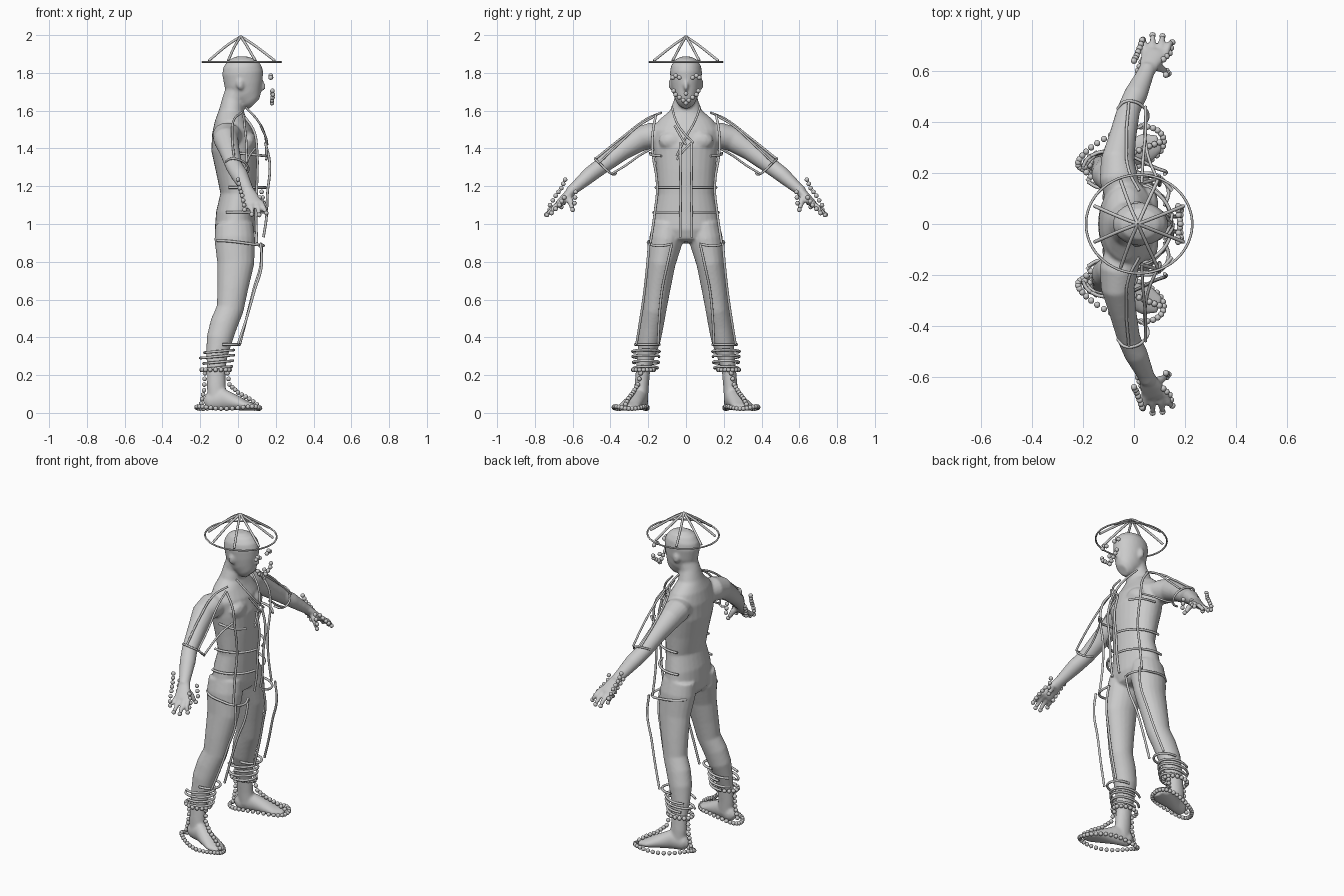
import bpy, bmesh, math
from mathutils import Vector, Matrix

def new_obj(name, data):
    ob = bpy.data.objects.new(name, data)
    bpy.context.collection.objects.link(ob)
    return ob

def loft(bm, rings, s=1, axis=(1, 0, 0), n=20):
    """Skin of ellipses (x, y, z, radius along axis, other radius) along a path."""
    P = [Vector((r[0], r[1] * s, r[2])) for r in rings]
    loops = []
    for i, r in enumerate(rings):
        t = (P[min(i + 1, len(P) - 1)] - P[max(i - 1, 0)]).normalized()
        a = Vector(axis)
        a = (a - t * a.dot(t)).normalized()
        b = t.cross(a)
        loops.append([bm.verts.new(P[i] + a * r[3] * math.cos(q) + b * r[4] * math.sin(q))
                      for q in (2 * math.pi * k / n for k in range(n))])
    faces = [bm.faces.new(loops[0][::-1]), bm.faces.new(loops[-1])]
    for A, B in zip(loops, loops[1:]):
        for k in range(n):
            faces.append(bm.faces.new((A[k], A[(k + 1) % n], B[(k + 1) % n], B[k])))
    bmesh.ops.recalc_face_normals(bm, faces=faces)

def ball(bm, c, r, scale=(1, 1, 1)):
    m = Matrix.Translation(c) @ Matrix.Diagonal((*scale, 1))
    bmesh.ops.create_icosphere(bm, subdivisions=2, radius=r, matrix=m)

def wires(name, paths, r=0.007, cyclic=False):
    cu = bpy.data.curves.new(name, 'CURVE')
    cu.dimensions = '3D'
    cu.bevel_depth, cu.bevel_resolution, cu.resolution_u = r, 2, 6
    cu.use_fill_caps = True
    for pts in paths:
        sp = cu.splines.new('BEZIER')
        sp.bezier_points.add(len(pts) - 1)
        sp.use_cyclic_u = cyclic
        for bp, p in zip(sp.bezier_points, pts):
            bp.co = p
            bp.handle_left_type = bp.handle_right_type = 'AUTO'
    return new_obj(name, cu)

def arc(cx, cy, z, rx, ry, a0, a1, n=9, tilt=0.0):
    out = []
    for k in range(n):
        q = math.radians(a0 + (a1 - a0) * k / (n - 1))
        out.append((cx + rx * math.cos(q), cy + ry * math.sin(q), z + tilt * math.cos(q)))
    return out

def flip(pts):
    return [(x, -y, z) for x, y, z in pts]

def both(paths):
    return paths + [flip(p) for p in paths]

def along(pts, step=0.026):
    """Evenly spaced points on a polyline."""
    out = []
    for a, b in zip(pts, pts[1:]):
        a, b = Vector(a), Vector(b)
        n = max(1, round((b - a).length / step))
        out += [a.lerp(b, k / n) for k in range(n)]
    return out + [Vector(pts[-1])]

# ---- body: lofted parts fused by a remesh
bm = bmesh.new()
torso = [(-.02, .90, .07, .11), (-.022, .93, .1, .16), (-.014, .98, .108, .178), (-.012, 1.06, .104, .166),
         (0, 1.16, .093, .146), (-.008, 1.28, .108, .155), (-.02, 1.4, .122, .17), (-.03, 1.49, .108, .18),
         (-.037, 1.55, .085, .145), (-.034, 1.6, .066, .085), (-.025, 1.66, .058, .062), (0, 1.73, .058, .06)]
loft(bm, [(x, 0, z, a, b) for x, z, a, b in torso], n=28)
head = [(.085, 1.634, .036, .03), (.07, 1.65, .06, .05), (.046, 1.69, .086, .068), (.03, 1.74, .102, .079),
        (.025, 1.80, .109, .085), (.022, 1.835, .101, .08), (.02, 1.868, .075, .06), (.02, 1.886, .034, .028)]
loft(bm, [(x, 0, z, a, b) for x, z, a, b in head], n=28)
ball(bm, (.132, 0, 1.728), .017, (.9, .7, 1.6))
for s in (1, -1):
    ball(bm, (.012, s * .08, 1.74), .02, (1, .6, 1.6))
    ball(bm, (.052, s * .075, 1.44), .06, (.75, 1.2, .9))
    loft(bm, [(-.02, .095, 1.0, .1, .08), (-.017, .105, .92, .108, .09), (-.012, .13, .79, .098, .074),
              (-.028, .15, .66, .082, .068), (-.042, .165, .55, .072, .062), (-.075, .18, .47, .073, .063),
              (-.098, .194, .39, .069, .061), (-.112, .212, .30, .056, .046), (-.115, .228, .22, .048, .038),
              (-.115, .235, .14, .05, .038), (-.11, .24, .06, .05, .038)], s)
    loft(bm, [(-.175, .23, .047, .018, .025), (-.155, .233, .058, .034, .045), (-.08, .25, .072, .042, .058),
              (-.01, .278, .053, .052, .04), (.05, .3, .037, .058, .025), (.1, .318, .028, .035, .015)],
         s, (0, 1, 0))
    loft(bm, [(-.04, .10, 1.47, .07, .06), (-.06, .18, 1.468, .076, .07), (-.064, .25, 1.448, .066, .066),
              (-.045, .34, 1.388, .054, .053), (-.02, .45, 1.305, .045, .044), (.008, .51, 1.26, .046, .042),
              (.045, .59, 1.19, .034, .03), (.055, .615, 1.17, .032, .027)], s)
    # hand with four fingers and a thumb
    loft(bm, [(.052, .6, 1.18, .032, .026), (.065, .635, 1.145, .043, .023), (.08, .668, 1.11, .05, .021),
              (.085, .678, 1.1, .046, .018)], s)
    for x0, x1, y1, z1 in ((.045, .035, .722, 1.08), (.072, .073, .74, 1.052),
                           (.1, .112, .735, 1.05), (.122, .148, .712, 1.062)):
        loft(bm, [(x0, .66, 1.115, .015, .015), ((x0 + x1) / 2, .7, 1.088, .014, .014),
                  (x1, y1, z1, .011, .011)], s, n=10)
    loft(bm, [(.075, .625, 1.15, .02, .02), (.105, .61, 1.115, .017, .017), (.122, .602, 1.08, .012, .012)],
         s, (0, 1, 0), n=10)
me = bpy.data.meshes.new("body")
bm.to_mesh(me)
bm.free()
body = new_obj("body", me)
rm = body.modifiers.new("fuse", 'REMESH')
rm.mode, rm.voxel_size, rm.use_smooth_shade = 'VOXEL', 0.0075, True
sm = body.modifiers.new("soften", 'SMOOTH')
sm.factor, sm.iterations = 0.5, 5

# ---- conical hat frame
wires("hat_brim", [arc(.02, 0, 1.858, .208, .193, 0, 345, 24)], .005, True)
spokes = []
for k in range(8):
    q = math.radians(22.5 + 45 * k)
    c, d = math.cos(q), math.sin(q)
    spokes.append([(.015, 0, 1.993), (.015 + .075 * c, .07 * d, 1.948), (.02 + .19 * c, .185 * d, 1.864)])
wires("hat_spokes", spokes, .007)

# ---- jacket frame: front verticals, hoops, crossed collar
wires("jacket_verticals", both([
    [(.03, .16, 1.575), (.085, .175, 1.49), (.1, .178, 1.4), (.1, .152, 1.2), (.095, .165, 1.06), (.1, .188, .9)],
    [(.145, .03, 1.43), (.168, .03, 1.32), (.155, .028, 1.15), (.15, .03, 1.03), (.135, .03, .93)]]))
wires("jacket_hoops", both([
    arc(-.02, 0, 1.193, .17, .16, 10, 100, 8),
    arc(-.02, 0, 1.062, .165, .172, 10, 105, 8),
    [(.0, .19, 1.375), (.1, .178, 1.365), (.15, .13, 1.36)],
    [(-.11, .15, .912), (-.06, .19, .91), (.03, .2, .9), (.1, .185, .89), (.135, .13, .885), (.12, .07, .895)]]))
wires("collar", [
    [(.04, .075, 1.62), (.11, .045, 1.54), (.145, 0, 1.46), (.15, -.05, 1.36)],
    [(.04, -.075, 1.62), (.11, -.05, 1.54), (.14, -.01, 1.48), (.15, .04, 1.43)],
    [(.12, -.06, 1.52), (.15, -.02, 1.45), (.155, .0, 1.42)],
    [(.145, .03, 1.43), (.152, -.02, 1.38), (.15, -.05, 1.34)]], .006)

# ---- sleeves and cuffs
cuff = [(-.065, .45, 1.33), (-.04, .478, 1.345), (.0, .48, 1.342), (.04, .455, 1.32),
        (.055, .42, 1.285), (.03, .385, 1.262), (-.01, .37, 1.27)]
wires("sleeves", both([
    [(.02, .13, 1.59), (-.02, .21, 1.555), (-.03, .33, 1.465), (-.02, .48, 1.345)],
    [(.03, .16, 1.575), (.035, .25, 1.52), (.045, .36, 1.42), (.045, .46, 1.325)],
    [(.09, .18, 1.4), (.06, .25, 1.36), (.045, .32, 1.31), (.04, .395, 1.265)], cuff]), .006)

# ---- trouser frame and ankle wraps
wires("trouser_verticals", both([
    [(.12, .195, .9), (.125, .205, .78), (.085, .22, .64), (.045, .24, .5), (0, .262, .365)],
    [(.125, .075, .895), (.12, .1, .78), (.085, .125, .66), (.05, .14, .52), (.01, .148, .365)]]))
wraps = [arc(-.075, .205, .362, .085, .065, -95, 95)]
for z, rx, ry, a in ((.325, .09, .072, -140), (.298, .09, .07, -100), (.268, .085, .068, -150),
                     (.238, .08, .062, -110)):
    wraps.append(arc(-.112, .212, z, rx, ry, a, a + 270, 11, .008))
wires("ankle_wraps", both(wraps))

# ---- beads on face, hands and feet
def beads(name, pts, r):
    b = bmesh.new()
    for p in pts:
        ball(b, p, r)
    m = bpy.data.meshes.new(name)
    b.to_mesh(m)
    b.free()
    m.shade_smooth()
    new_obj(name, m)

face = [(.175, .035, 1.775), (.173, .055, 1.785), (.173, .07, 1.775),
        (.182, .065, 1.705), (.185, .055, 1.685), (.183, .035, 1.67), (.18, .015, 1.655)]
beads("face_beads", face + flip(face) + [(.18, 0, 1.64), (.182, 0, 1.69)], .0125)

foot, hand = [], []
d, w = Vector((.95, .31, 0)), Vector((-.31, .95, 0))
for k in range(34):
    q = 2 * math.pi * k / 34
    foot.append(Vector((-.052, .285, .028 + .006 * math.sin(3 * q))) + d * .175 * math.cos(q)
                + w * (.074 + .018 * math.cos(q)) * math.sin(q))
foot += [Vector(p) for p in arc(-.118, .225, .228, .075, .055, 0, 340, 16)]
foot += along([(-.175, .23, .21), (-.18, .23, .12), (-.195, .23, .05)], .028)
foot += along([(-.055, .24, .21), (-.045, .255, .15), (0, .28, .108), (.06, .305, .075), (.1, .32, .045)])
hand += along([(.125, .585, 1.17), (.135, .59, 1.11), (.128, .6, 1.075)])
hand += along([(.0, .64, 1.235), (.01, .66, 1.19), (.022, .69, 1.15), (.032, .72, 1.1)])
hand += along([(.035, .722, 1.075), (.073, .74, 1.05), (.112, .736, 1.048), (.15, .712, 1.058)], .04)
hand += along([(.015, .6, 1.18), (.03, .635, 1.135), (.045, .66, 1.09)])
hand += along([(.115, .645, 1.14), (.14, .67, 1.1), (.145, .69, 1.08)])
for nm, pts in (("foot_beads", foot), ("hand_beads", hand)):
    beads(nm, pts + flip(pts), .0125)
